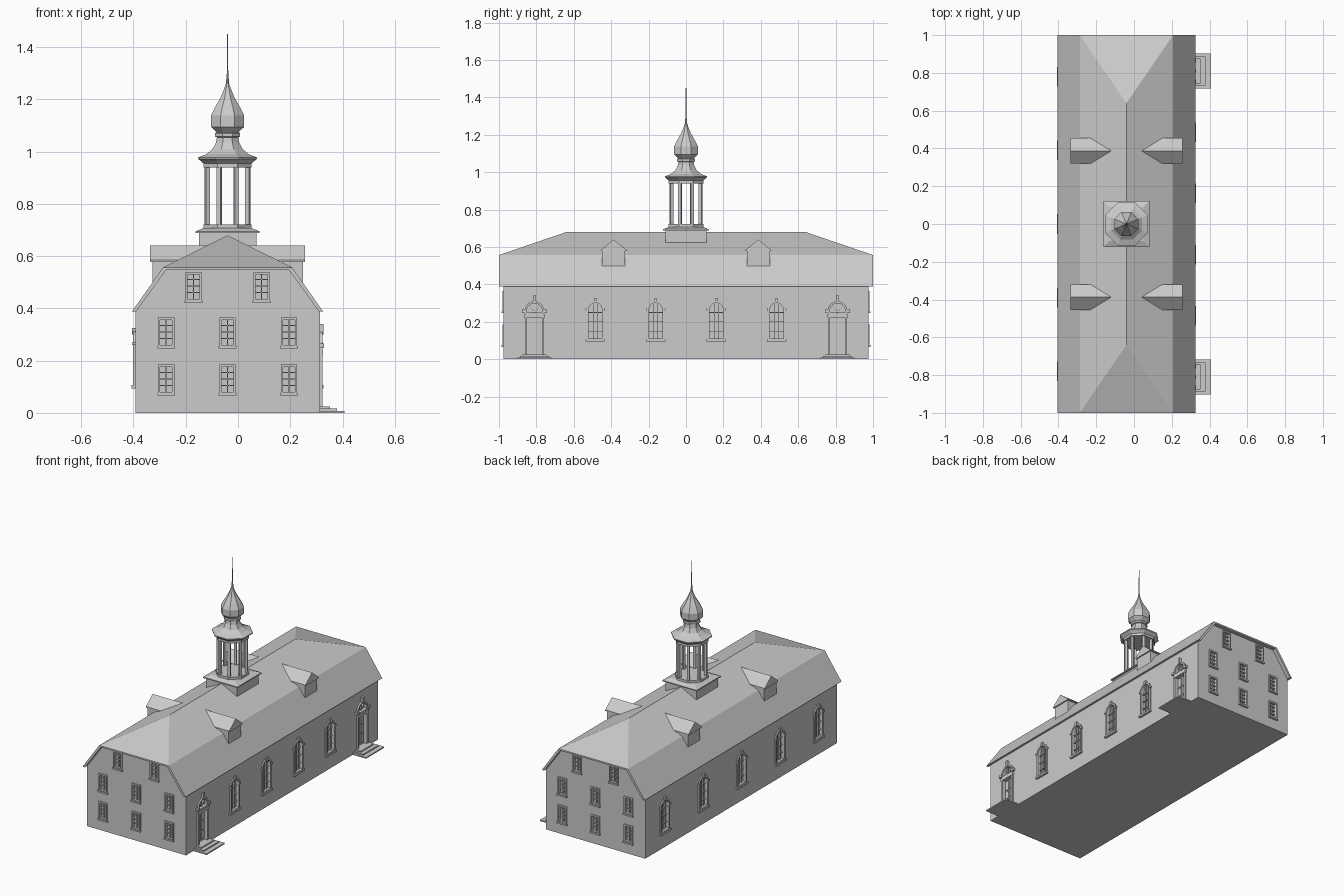
import bpy, bmesh
from math import sin, cos, pi, radians
from mathutils import Matrix, Vector

cube = bpy.data.objects.get("Cube")
if cube:
    bpy.data.objects.remove(cube, do_unlink=True)

CX = -0.04               # building axis
HW, HL = 0.353, 0.975    # wall half width and half length

stone = bpy.data.materials.new("light grey")
stone.use_nodes = True
GREY = (0.6, 0.6, 0.6, 1)
stone.diffuse_color = GREY
stone.node_tree.nodes["Principled BSDF"].inputs["Base Color"].default_value = GREY


def finish(bm, name):
    bmesh.ops.recalc_face_normals(bm, faces=bm.faces)
    mesh = bpy.data.meshes.new(name)
    bm.to_mesh(mesh)
    bm.free()
    mesh.materials.append(stone)
    obj = bpy.data.objects.new(name, mesh)
    obj.location.x = CX
    bpy.context.collection.objects.link(obj)
    return obj


def hull(bm, points):
    verts = [bm.verts.new(p) for p in points]
    bmesh.ops.convex_hull(bm, input=verts)
    bmesh.ops.dissolve_limit(bm, angle_limit=0.01, verts=bm.verts, edges=bm.edges)


def box(bm, a, b, n, z, M=Matrix()):
    """Box from ranges along the wall, outward and up."""
    co = [M @ Vector((u, v, w)) for u in (a, b) for v in n for w in z]
    v = [bm.verts.new(p) for p in co]
    for f in ((0, 1, 3, 2), (4, 5, 7, 6), (0, 1, 5, 4), (2, 3, 7, 6), (0, 2, 6, 4), (1, 3, 7, 5)):
        bm.faces.new([v[i] for i in f])


def prism(bm, outline, n, M=Matrix()):
    loops = [[bm.verts.new(M @ Vector((u, d, z))) for u, z in outline] for d in n]
    for loop in loops:
        bm.faces.new(loop)
    bridge(bm, *loops)


def bridge(bm, a, b):
    for i in range(len(a)):
        j = (i + 1) % len(a)
        bm.faces.new((a[i], a[j], b[j], b[i]))


def arch(u, hw, z0, spring, steps=10):
    pts = [(u - hw, z0), (u + hw, z0)]
    return pts + [(u + hw * cos(pi * i / steps), spring + hw * sin(pi * i / steps))
                  for i in range(steps + 1)]


def ring(bm, outer, inner, n, M):
    loops = [[bm.verts.new(M @ Vector((u, d, z))) for u, z in o]
             for d in n for o in (outer, inner)]
    for a, b in ((0, 1), (2, 3), (0, 2), (1, 3)):
        bridge(bm, loops[a], loops[b])


def lathe(bm, profile, sides=8, at=(0, 0), turn=pi / 8):
    rows = [[bm.verts.new((at[0] + r * cos(turn + 2 * pi * i / sides),
                           at[1] + r * sin(turn + 2 * pi * i / sides), z))
             for i in range(sides)] for r, z in profile]
    for a, b in zip(rows, rows[1:]):
        bridge(bm, a, b)
    bm.faces.new(rows[0])
    bm.faces.new(rows[-1])


def wall_frame(n, dist):
    """Local axes: along the wall, outward, up."""
    n, up = Vector(n), Vector((0, 0, 1))
    u = up.cross(n)
    M = Matrix((u, n, up)).transposed().to_4x4()
    M.translation = n * dist
    return M


FRONT, BACK = wall_frame((0, -1, 0), HL), wall_frame((0, 1, 0), HL)
LEFT, RIGHT = wall_frame((1, 0, 0), HW), wall_frame((-1, 0, 0), HW)
DEEP = (-0.015, 0.03)
cutters = bmesh.new()

# Rectangular sash windows on both gable ends
sashes = bmesh.new()
places = [(u, z) for u in (-0.235, 0, 0.235) for z in (0.07, 0.25)]
places += [(u, 0.425) for u in (-0.13, 0.13)]
for M in (FRONT, BACK):
    for u, z in places:
        o, top = 0.031, z + 0.115
        ring(sashes, [(u - o, z), (u + o, z), (u + o, top), (u - o, top)],
             [(u - 0.023, z + 0.01), (u + 0.023, z + 0.01), (u + 0.023, top - 0.01), (u - 0.023, top - 0.01)],
             (-0.01, 0.007), M)
        box(sashes, u - 0.034, u + 0.034, (0, 0.012), (z - 0.004, z + 0.006), M)
        box(sashes, u - 0.002, u + 0.002, (-0.015, -0.004), (z + 0.01, top - 0.01), M)
        for k in (0.035, 0.06, 0.085):
            box(sashes, u - 0.023, u + 0.023, (-0.015, -0.004), (z + k - 0.002, z + k + 0.002), M)
        box(cutters, u - 0.024, u + 0.024, DEEP, (z + 0.008, top - 0.008), M)
finish(sashes, "end_windows")

# Round-headed windows on the long sides
arches = bmesh.new()
sides = [(LEFT, u) for u in (-0.485, -0.162, 0.162, 0.485)]
sides += [(RIGHT, u) for u in (-0.78, -0.39, 0, 0.39, 0.78)]
for M, u in sides:
    ring(arches, arch(u, 0.047, 0.1, 0.265), arch(u, 0.036, 0.11, 0.265), (-0.01, 0.008), M)
    box(arches, u - 0.052, u + 0.052, (0, 0.014), (0.094, 0.106), M)
    box(arches, u - 0.008, u + 0.008, (0, 0.012), (0.3, 0.325), M)
    for s in (-1, 1):
        box(arches, u + s * 0.045 - 0.008, u + s * 0.045 + 0.008, (0, 0.012), (0.26, 0.27), M)
        box(arches, u + s * 0.012 - 0.0015, u + s * 0.012 + 0.0015, (-0.015, -0.004), (0.11, 0.295), M)
    for z in (0.15, 0.2, 0.25):
        box(arches, u - 0.036, u + 0.036, (-0.015, -0.004), (z - 0.002, z + 0.002), M)
    prism(cutters, arch(u, 0.037, 0.108, 0.265), DEEP, M)
finish(arches, "arched_windows")

# Doors with fanlights, and their steps
doors, steps = bmesh.new(), bmesh.new()
for u in (-0.81, 0.81):
    for s in (-1, 1):
        box(doors, u + s * 0.046 - 0.006, u + s * 0.046 + 0.006, (-0.01, 0.01), (0.02, 0.235), LEFT)
        for z0, z1 in ((0.035, 0.085), (0.095, 0.145), (0.155, 0.215)):
            box(doors, u + s * 0.019 - 0.014, u + s * 0.019 + 0.014, (-0.015, -0.009), (z0, z1), LEFT)
    box(doors, u - 0.055, u + 0.055, (0, 0.012), (0.222, 0.24), LEFT)
    for s in (-1, 1):
        box(doors, u + s * 0.055 - 0.011, u + s * 0.055 + 0.011, (0, 0.016), (0.248, 0.265), LEFT)
    ring(doors, arch(u, 0.052, 0.24, 0.258), arch(u, 0.041, 0.25, 0.258), (-0.01, 0.01), LEFT)
    box(doors, u - 0.008, u + 0.008, (0, 0.014), (0.3, 0.34), LEFT)
    for t in (45, 90, 135):
        c, s = cos(radians(t)), sin(radians(t))
        prism(doors, [(u - 0.001 * s, 0.25), (u + 0.001 * s, 0.25),
                      (u + 0.042 * c + 0.001 * s, 0.258 + 0.042 * s),
                      (u + 0.042 * c - 0.001 * s, 0.258 + 0.042 * s)], (-0.015, -0.004), LEFT)
    box(cutters, u - 0.041, u + 0.041, DEEP, (0.022, 0.224), LEFT)
    prism(cutters, arch(u, 0.042, 0.248, 0.258), DEEP, LEFT)
    for i, (w, d) in enumerate(((0.092, 0.095), (0.078, 0.065), (0.065, 0.04))):
        box(steps, u - w, u + w, (-0.005, d), (i * 0.008, i * 0.008 + 0.008), LEFT)
finish(doors, "doors")
finish(steps, "door_steps")

# Walls, with the openings cut in
walls = bmesh.new()
prism(walls, [(-HW, 0), (HW, 0), (HW, 0.39), (0.238, 0.55), (-0.238, 0.55), (-HW, 0.39)], (-HL, HL))
walls = finish(walls, "walls")
cutter = finish(cutters, "opening_cutters")
cutter.hide_render = True
cutter.hide_set(True)
cut = walls.modifiers.new("openings", 'BOOLEAN')
cut.operation, cut.solver, cut.object = 'DIFFERENCE', 'EXACT', cutter

# Gambrel roof with hipped upper part
roof = bmesh.new()
for s in (-1, 1):
    prism(roof, [(s * 0.366, 0.388), (s * 0.247, 0.557), (s * 0.235, 0.547), (s * 0.35, 0.388)], (-1, 1))
finish(roof, "lower_roof")
roof = bmesh.new()
hull(roof, [(x, y, z) for x in (-0.247, 0.247) for y in (-1, 1) for z in (0.547, 0.557)]
     + [(0, -0.64, 0.68), (0, 0.64, 0.68)])
finish(roof, "upper_roof")

# Four dormers
for s, side in ((-1, "right"), (1, "left")):
    for y, end in ((-0.387, "front"), (0.387, "back")):
        bm = bmesh.new()
        box(bm, s * 0.15, s * 0.288, (y - 0.062, y + 0.062), (0.49, 0.587))
        finish(bm, f"{side}_{end}_dormer_wall")
        bm = bmesh.new()
        hull(bm, [(s * x, y + d, z) for d in (-0.068, 0.068) for x in (0.15, 0.296) for z in (0.578, 0.585)]
             + [(s * 0.296, y, 0.64), (s * 0.07, y, 0.64)])
        finish(bm, f"{side}_{end}_dormer_roof")

# Cupola base and cornice
base = bmesh.new()
box(base, -0.11, 0.11, (-0.11, 0.11), (0.58, 0.69))
box(base, -0.122, 0.122, (-0.122, 0.122), (0.688, 0.695))
hull(base, [(x, y, 0.695) for x in (-0.122, 0.122) for y in (-0.122, 0.122)]
     + [(x, y, 0.708) for x in (-0.09, 0.09) for y in (-0.09, 0.09)])
lathe(base, [(0.1, 0.7), (0.1, 0.722)])
finish(base, "cupola_base")

# Ring of posts
posts = bmesh.new()
for i in range(8):
    t = pi / 8 + i * pi / 4
    spot = (0.084 * cos(t), 0.084 * sin(t))
    lathe(posts, [(0.011, 0.72), (0.011, 0.945)], 4, spot, t + pi / 4)
finish(posts, "cupola_posts")

# Bell-shaped roof, onion dome and finial
dome = bmesh.new()
lathe(dome, [(0.1, 0.94), (0.1, 0.955), (0.112, 0.965), (0.122, 0.972), (0.122, 0.978),
             (0.088, 0.99), (0.062, 1.01), (0.048, 1.035), (0.044, 1.055), (0.052, 1.058),
             (0.052, 1.07), (0.046, 1.074), (0.069, 1.095), (0.069, 1.138), (0.052, 1.17),
             (0.03, 1.205), (0.014, 1.24), (0.007, 1.26), (0.003, 1.30), (0.0015, 1.45)])
finish(dome, "onion_dome")
